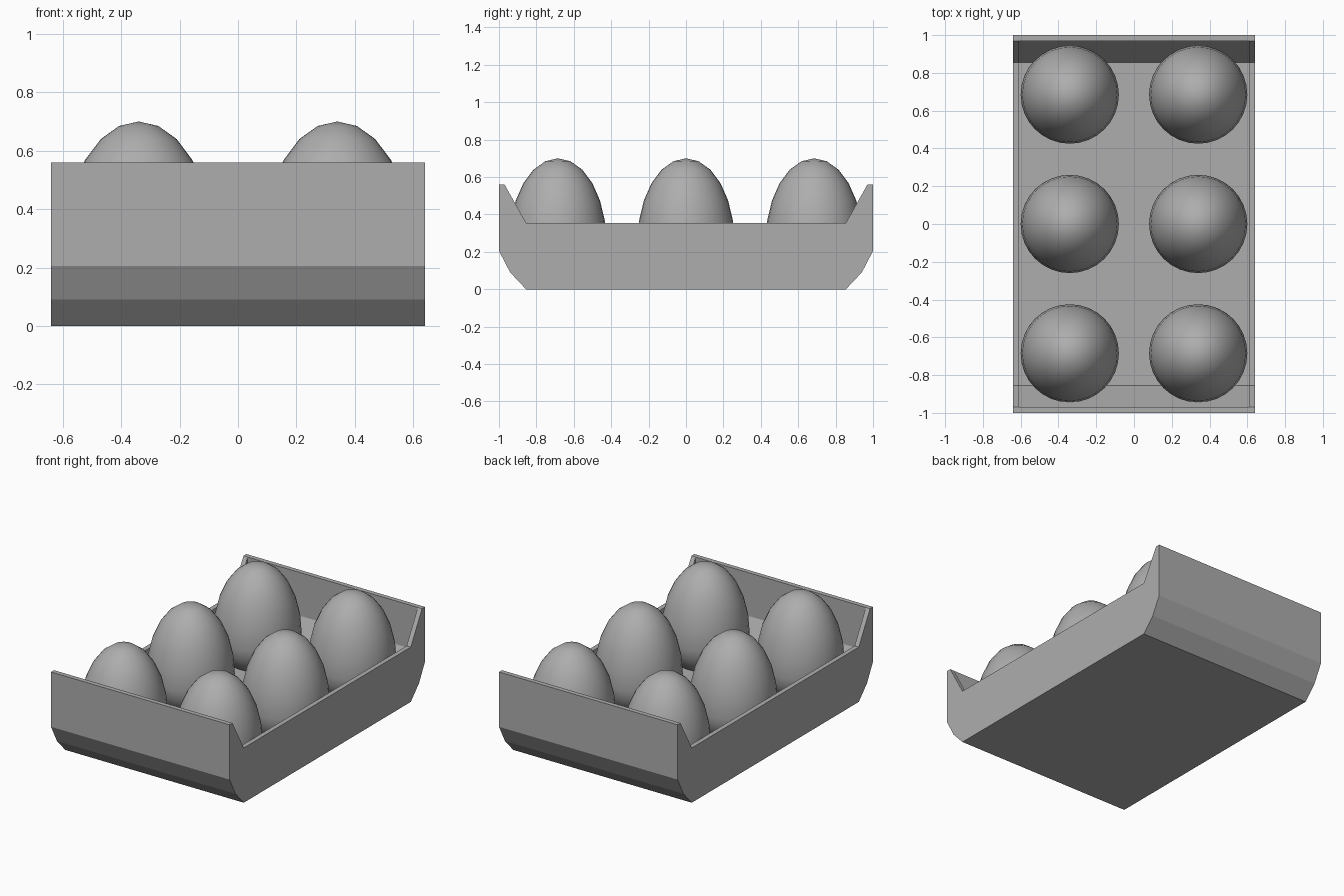
import bpy, bmesh
from mathutils import Vector

if "Cube" in bpy.data.objects:
    bpy.data.objects.remove(bpy.data.objects["Cube"], do_unlink=True)


def material(name, color):
    mat = bpy.data.materials.new(name)
    mat.use_nodes = True
    mat.diffuse_color = color
    mat.node_tree.nodes["Principled BSDF"].inputs["Base Color"].default_value = color
    return mat


def finish(bm, name, mat):
    bmesh.ops.recalc_face_normals(bm, faces=bm.faces)
    mesh = bpy.data.meshes.new(name)
    bm.to_mesh(mesh)
    bm.free()
    mesh.materials.append(mat)
    obj = bpy.data.objects.new(name, mesh)
    bpy.context.collection.objects.link(obj)


def new_verts(result):
    return [e for e in result["geom"] if isinstance(e, bmesh.types.BMVert)]


GREY = material("plain grey", (0.42, 0.42, 0.42, 1))
HALF_WIDTH, WALL, DEPTH = 0.64, 0.03, 0.28

# Tray: side profile extruded across the width
half = [(0.855, 0), (0.94, 0.09), (1, 0.205), (1, 0.56), (0.97, 0.56), (0.855, 0.355)]
profile = half + [(-y, z) for y, z in reversed(half)]
bm = bmesh.new()
side = bm.faces.new([bm.verts.new((-HALF_WIDTH, y, z)) for y, z in profile])
ext = bmesh.ops.extrude_face_region(bm, geom=[side], use_keep_orig=True)
bmesh.ops.translate(bm, vec=(2 * HALF_WIDTH, 0, 0), verts=new_verts(ext))
bmesh.ops.recalc_face_normals(bm, faces=bm.faces)

# Hollow: the top strip inside the side rims is pushed straight down
for sign in (-1, 1):
    bmesh.ops.bisect_plane(bm, geom=bm.verts[:] + bm.edges[:] + bm.faces[:],
                           plane_co=(sign * (HALF_WIDTH - WALL), 0, 0), plane_no=(1, 0, 0))
top = [f for f in bm.faces if f.normal.z > 0.1
       and abs(f.calc_center_median().x) < 0.1 and abs(f.calc_center_median().y) < 0.97]
ext = bmesh.ops.extrude_face_region(bm, geom=top)
bmesh.ops.translate(bm, vec=(0, 0, -DEPTH), verts=new_verts(ext))
bmesh.ops.delete(bm, geom=[f for f in top if f.is_valid], context="FACES")
finish(bm, "tray", GREY)

# Eggs: spheres stretched more above the middle than below
for row, y in enumerate((-0.685, 0, 0.685)):
    for col, x in enumerate((-0.34, 0.34)):
        bm = bmesh.new()
        bmesh.ops.create_uvsphere(bm, u_segments=32, v_segments=12, radius=0.26)
        for v in bm.verts:
            v.co.z *= 0.45 / 0.26 if v.co.z > 0 else 0.9
            v.co += Vector((x, y, 0.25))
        for f in bm.faces:
            f.smooth = True
        finish(bm, f"egg_{row * 2 + col + 1}", GREY)
